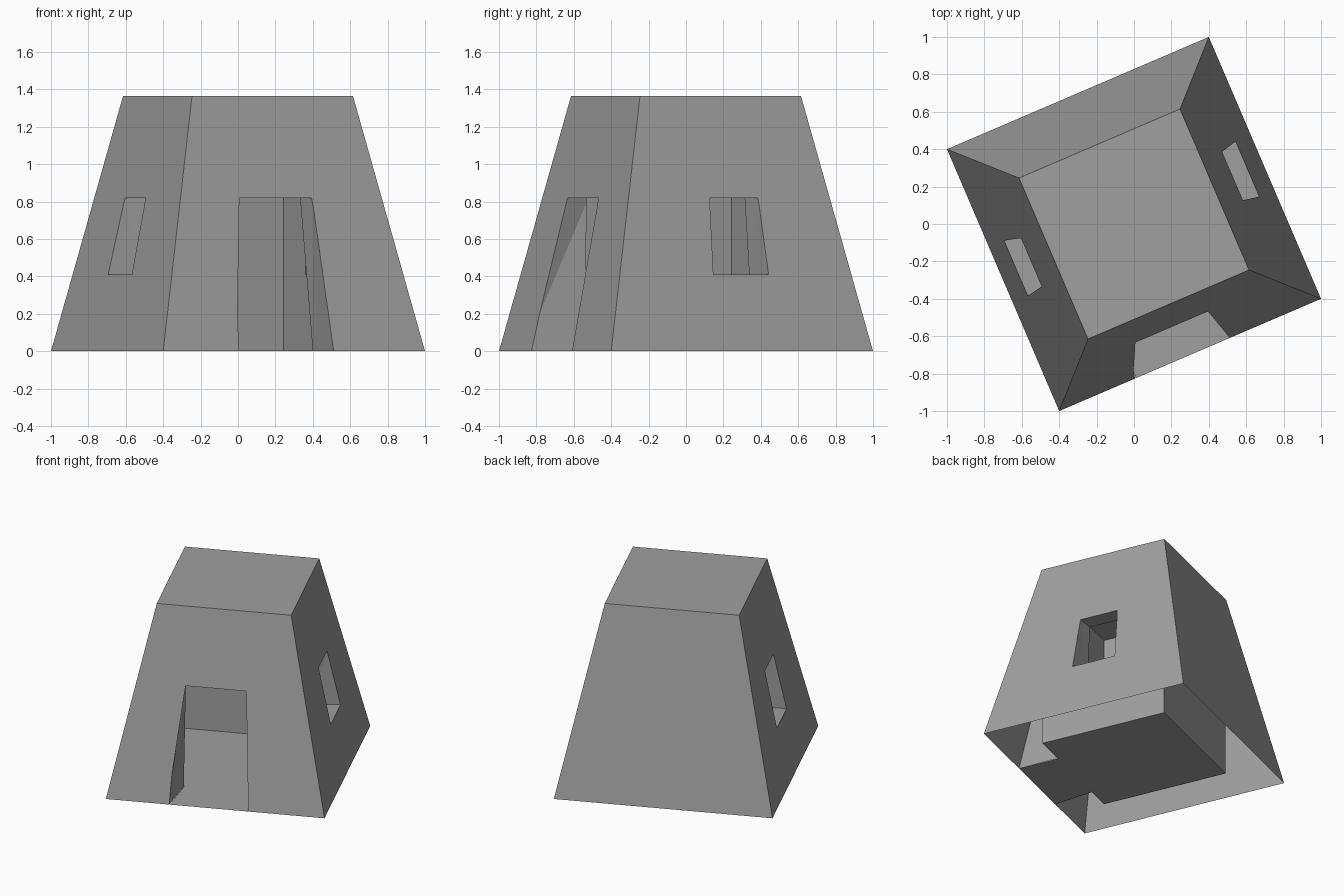
import bpy, bmesh, math
from mathutils import Vector, Matrix

cube = bpy.data.objects.get("Cube")
if cube:
    bpy.data.objects.remove(cube, do_unlink=True)

HEIGHT, BASE, TOP = 1.365, 0.7615, 0.468     # half widths of the tapered block
ROOM, CEILING = 0.465, 1.288                 # half width and height of the room
TURN = Matrix.Rotation(math.atan2(0.6, 1.4), 4, "Z")

stone = bpy.data.materials.new("grey_stone")
stone.use_nodes = True
stone.diffuse_color = (0.35, 0.35, 0.35, 1)
stone.node_tree.nodes["Principled BSDF"].inputs["Base Color"].default_value = stone.diffuse_color


def half(z):
    """Half width of the outer block at a height."""
    return BASE + (TOP - BASE) * z / HEIGHT


def add_object(name, bm):
    bm.transform(TURN)
    mesh = bpy.data.meshes.new(name)
    bm.to_mesh(mesh)
    bm.free()
    mesh.materials.append(stone)
    obj = bpy.data.objects.new(name, mesh)
    bpy.context.collection.objects.link(obj)
    return obj


def frustum(name, z0, r0, z1, r1):
    bm = bmesh.new()
    bmesh.ops.create_cube(bm, size=2)
    for v in bm.verts:
        r, z = (r1, z1) if v.co.z > 0 else (r0, z0)
        v.co = (v.co.x * r, v.co.y * r, z)
    return add_object(name, bm)


def opening(name, side, z0, z1, ratios, inner_low, inner_high, zrange, flip=1):
    """Cutter through one wall; it narrows with the wall and towards the room."""
    bm = bmesh.new()
    for z in zrange:
        k = (z - z0) / (z1 - z0)
        for ratio, low, high in zip(ratios, inner_low, inner_high):
            inner = Vector((low + (high - low) * k, -ROOM, z))
            outer = Vector((ratio * half(z), -half(z), z))
            for t in (-0.1, 1.2):
                p = inner.lerp(outer, t) if 0 <= t <= 1 else inner + (outer - inner) * t
                bm.verts.new((p.x * flip, p.y, p.z))
    bmesh.ops.convex_hull(bm, input=bm.verts[:])
    bm.transform(Matrix.Rotation(side, 4, "Z"))
    bmesh.ops.recalc_face_normals(bm, faces=bm.faces[:])
    return add_object(name, bm)


# Tapered walls, with the room, doorway and two side windows cut out
walls = frustum("hut_walls", 0, BASE, HEIGHT, TOP)
window = (0.41, 0.82, (-0.192, 0.285), (-0.118, 0.167), (-0.102, 0.142), (0.41, 0.82))
cutters = [
    frustum("room_cutter", -0.2, ROOM, CEILING, ROOM),
    opening("door_cutter", 0, 0, 0.82, (-0.415, 0.302), (-0.28, 0.232), (-0.262, 0.162), (-0.1, 0.82)),
    opening("left_window_cutter", math.pi / 2, *window),
    opening("right_window_cutter", -math.pi / 2, *window, flip=-1),
]
bpy.context.view_layer.objects.active = walls
for cutter in cutters:
    mod = walls.modifiers.new(cutter.name, "BOOLEAN")
    mod.operation, mod.solver, mod.object = "DIFFERENCE", "EXACT", cutter
    bpy.ops.object.modifier_apply(modifier=mod.name)
for cutter in cutters:
    bpy.data.objects.remove(cutter, do_unlink=True)

# The walls are open underneath
bm = bmesh.new()
bm.from_mesh(walls.data)
under = [f for f in bm.faces if f.normal.z < -0.9 and abs(f.calc_center_median().z) < 0.001]
bmesh.ops.delete(bm, geom=under, context="FACES")
bm.to_mesh(walls.data)
bm.free()

# Floor of the room and the doorway
bm = bmesh.new()
corners = [(-ROOM, ROOM), (-ROOM, -ROOM), (-0.28, -ROOM), (-0.415 * BASE, -BASE),
           (0.302 * BASE, -BASE), (0.232, -ROOM), (ROOM, -ROOM), (ROOM, ROOM)]
bm.faces.new([bm.verts.new((x, y, 0)) for x, y in corners])
add_object("floor", bm)
